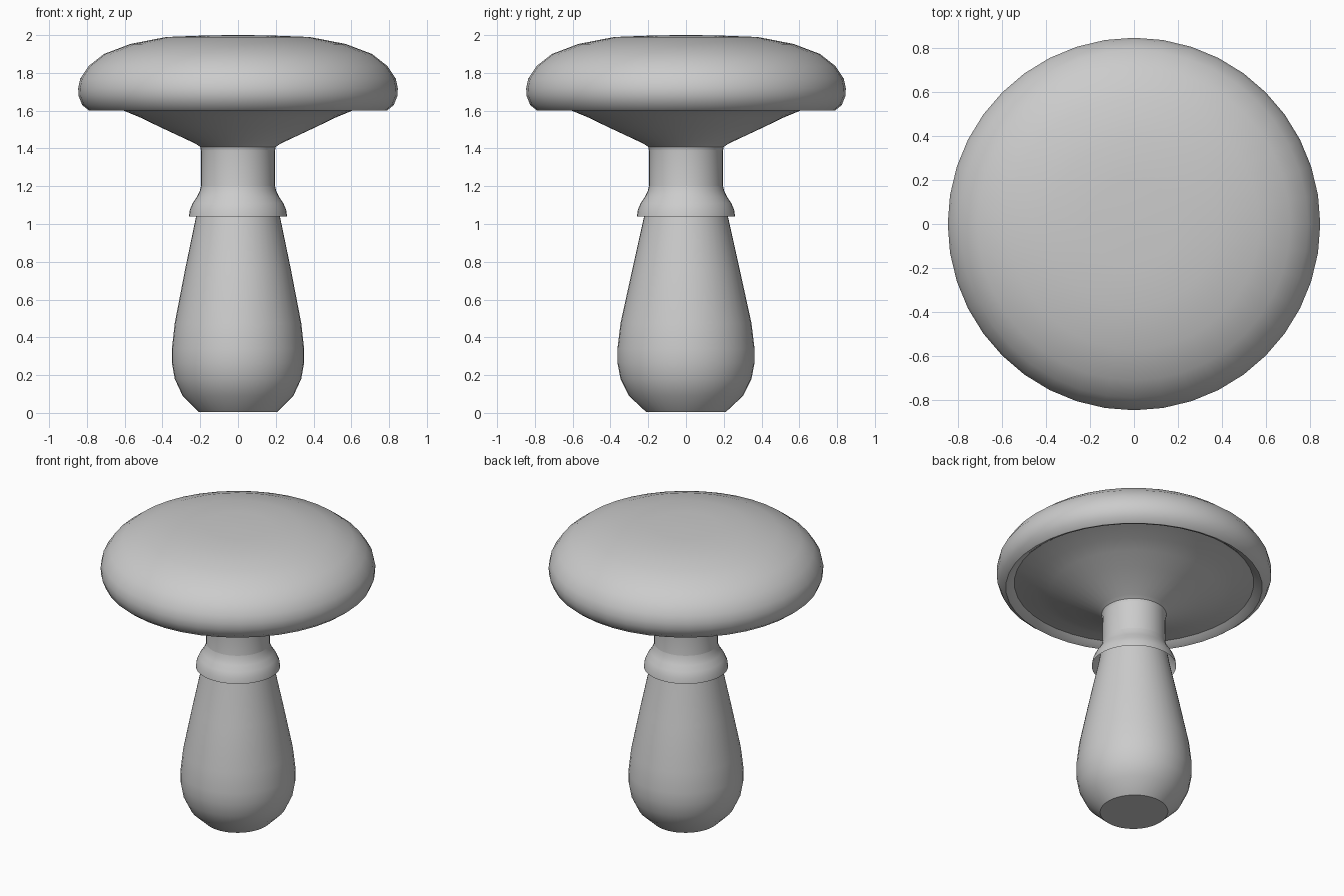
import bpy, bmesh, math

if "Cube" in bpy.data.objects:
    bpy.data.objects.remove(bpy.data.objects["Cube"])

SIDES = 40


def lathe(name, profile, cap_start=False, cap_end=False, angle=40):
    """Revolve (radius, height[, y stretch]) points around z."""
    bm = bmesh.new()
    rings = []
    for p in profile:
        r, z = p[0], p[1]
        sy = p[2] if len(p) > 2 else 1.0
        rings.append([bm.verts.new((r * math.cos(2 * math.pi * i / SIDES),
                                    sy * r * math.sin(2 * math.pi * i / SIDES), z))
                      for i in range(SIDES)])
    for a, b in zip(rings, rings[1:]):
        for i in range(SIDES):
            j = (i + 1) % SIDES
            bm.faces.new((a[i], a[j], b[j], b[i]))
    if cap_start:
        bm.faces.new(rings[0][::-1])
    if cap_end:
        bm.faces.new(rings[-1])
    mesh = bpy.data.meshes.new(name)
    bm.to_mesh(mesh)
    bm.free()
    ob = bpy.data.objects.new(name, mesh)
    bpy.context.collection.objects.link(ob)
    bpy.ops.object.select_all(action='DESELECT')
    ob.select_set(True)
    bpy.context.view_layer.objects.active = ob
    bpy.ops.object.shade_smooth_by_angle(angle=math.radians(angle))
    return ob


# Bulbous stem, a little deeper than wide, with a straight neck
lathe("stem", [(0.207, 0.005, 1.02), (0.293, 0.09, 1.03), (0.335, 0.18, 1.035),
               (0.35, 0.265, 1.037), (0.35, 0.34, 1.037), (0.335, 0.475, 1.035),
               (0.28, 0.76, 1.015), (0.222, 1.04), (0.196, 1.18),
               (0.195, 1.38), (0.198, 1.405)], cap_start=True)

# Skirt ring hanging from the neck, open underneath
lathe("skirt", [(0.26, 1.04), (0.255, 1.075), (0.24, 1.11), (0.217, 1.145),
                (0.202, 1.175), (0.195, 1.205)])

# Conical gills under the cap
lathe("gills", [(0.196, 1.39), (0.2, 1.408), (0.222, 1.424), (0.41, 1.512),
                (0.52, 1.565), (0.61, 1.602), (0.745, 1.635)])

# Rounded cap with a rolled-in rim
lathe("cap", [(0.73, 1.64), (0.765, 1.612), (0.79, 1.602), (0.825, 1.63),
              (0.845, 1.68), (0.846, 1.72), (0.835, 1.77), (0.79, 1.837),
              (0.71, 1.9), (0.57, 1.953), (0.38, 1.99), (0.2, 1.997), (0.05, 2.0)],
      cap_end=True)
